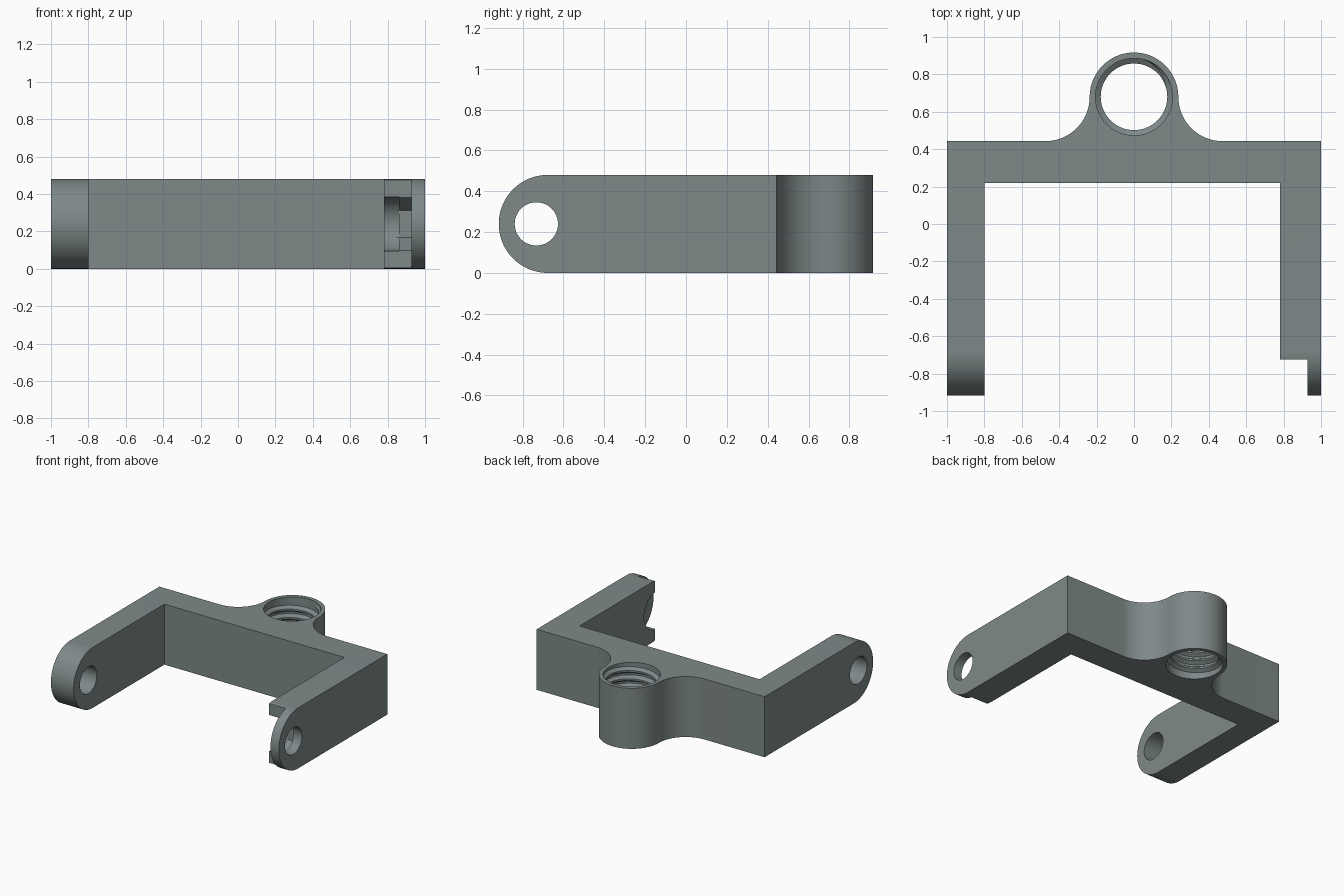
import bpy, bmesh, math
from mathutils import Vector

if "Cube" in bpy.data.objects:
    bpy.data.objects.remove(bpy.data.objects["Cube"])

H = 0.48             # bracket height
PIN_Y, PIN_Z = -0.733, 0.24
BOSS_Y, BOSS_R = 0.68, 0.237

grey = bpy.data.materials.new("slate grey")
grey.diffuse_color = (0.21, 0.25, 0.25, 1)
grey.use_nodes = True
grey.node_tree.nodes["Principled BSDF"].inputs["Base Color"].default_value = grey.diffuse_color


def finish(name, bm):
    bmesh.ops.recalc_face_normals(bm, faces=bm.faces)
    mesh = bpy.data.meshes.new(name)
    bm.to_mesh(mesh)
    bm.free()
    obj = bpy.data.objects.new(name, mesh)
    bpy.context.collection.objects.link(obj)
    mesh.materials.append(grey)
    return obj


def prism(name, points, offset):
    """Extrude a closed 3D outline along offset."""
    bm = bmesh.new()
    face = bm.faces.new([bm.verts.new(p) for p in points])
    top = bmesh.ops.extrude_face_region(bm, geom=[face])["geom"]
    bmesh.ops.translate(bm, vec=Vector(offset),
                        verts=[v for v in top if isinstance(v, bmesh.types.BMVert)])
    return finish(name, bm)


def arc(cx, cy, r, a0, a1, n):
    return [(cx + r * math.cos(math.radians(a0 + (a1 - a0) * i / n)),
             cy + r * math.sin(math.radians(a0 + (a1 - a0) * i / n))) for i in range(n + 1)]


def pin_cutter(name, r, x0, x1, sides, start=0):
    pts = arc(PIN_Y, PIN_Z, r, start, start + 360, sides)[:-1]
    return prism(name, [(x0, y, z) for y, z in pts], (x1 - x0, 0, 0))


def combine(target, tool, operation):
    tool.hide_render = True
    mod = target.modifiers.new(tool.name, 'BOOLEAN')
    mod.operation, mod.object, mod.solver = operation, tool, 'EXACT'
    bpy.context.view_layer.objects.active = target
    bpy.ops.object.modifier_apply(modifier=mod.name)
    bpy.data.objects.remove(tool)


# Plan outline: two arms, cross bar, boss blended in with fillets
fx = 2 * BOSS_R
plan = [(-1, -1), (-0.8, -1), (-0.8, 0.22), (0.78, 0.22), (0.78, -0.725),
        (0.927, -0.725), (0.927, -1), (1, -1), (1, BOSS_Y - BOSS_R)]
plan += arc(fx, BOSS_Y, BOSS_R, 270, 180, 20)
plan += arc(0, BOSS_Y, BOSS_R, 0, 180, 48)[1:]
plan += arc(-fx, BOSS_Y, BOSS_R, 0, -90, 20)[1:]
plan += [(-1, BOSS_Y - BOSS_R)]
bracket = prism("bracket", [(x, y, -0.1) for x, y in plan], (0, 0, H + 0.2))

# Side outline rounds the arm ends
side = arc(-0.917 + H / 2, H / 2, H / 2, 90, 270, 40) + [(1.2, 0), (1.2, H)]
combine(bracket, prism("side_outline", [(-1.2, y, z) for y, z in side], (2.4, 0, 0)), 'INTERSECT')

# Pin holes, round pocket and hexagonal nut pocket
combine(bracket, pin_cutter("pin_hole", 0.106, -1.2, 1.2, 48), 'DIFFERENCE')
combine(bracket, pin_cutter("round_pocket", 0.145, 0.7, 0.86, 48), 'DIFFERENCE')
combine(bracket, pin_cutter("nut_pocket", 0.146, 0.85, 0.927, 6, 30), 'DIFFERENCE')

# Bore in the boss
bore = arc(0, BOSS_Y, 0.206, 0, 360, 64)[:-1]
combine(bracket, prism("bore", [(x, y, -0.2) for x, y in bore], (0, 0, 1)), 'DIFFERENCE')

# Helical thread ridge inside the bore
bm = bmesh.new()
pitch, z0, z1, seg = 0.066, 0.035, H - 0.035, 64
steps = int((z1 - z0) / pitch * seg)
rows = []
for i in range(steps + 1):
    a, z = 2 * math.pi * i / seg, z0 + pitch * i / seg
    fade = min(1, i / 10, (steps - i) / 10)
    tip = 0.206 - 0.028 * max(fade, 0.05)
    rows.append([bm.verts.new((r * math.cos(a), BOSS_Y + r * math.sin(a), z + dz))
                 for r, dz in ((0.21, -0.028), (tip, -0.007), (tip, 0.007), (0.21, 0.028))])
for a, b in zip(rows, rows[1:]):
    for k in range(4):
        bm.faces.new((a[k], a[(k + 1) % 4], b[(k + 1) % 4], b[k]))
bm.faces.new(rows[0])
bm.faces.new(rows[-1])
thread = finish("thread", bm)

# Smooth curves, keep hard edges
for obj in (bracket, thread):
    bpy.ops.object.select_all(action='DESELECT')
    obj.select_set(True)
    bpy.context.view_layer.objects.active = obj
    bpy.ops.object.shade_smooth_by_angle(angle=math.radians(25))
